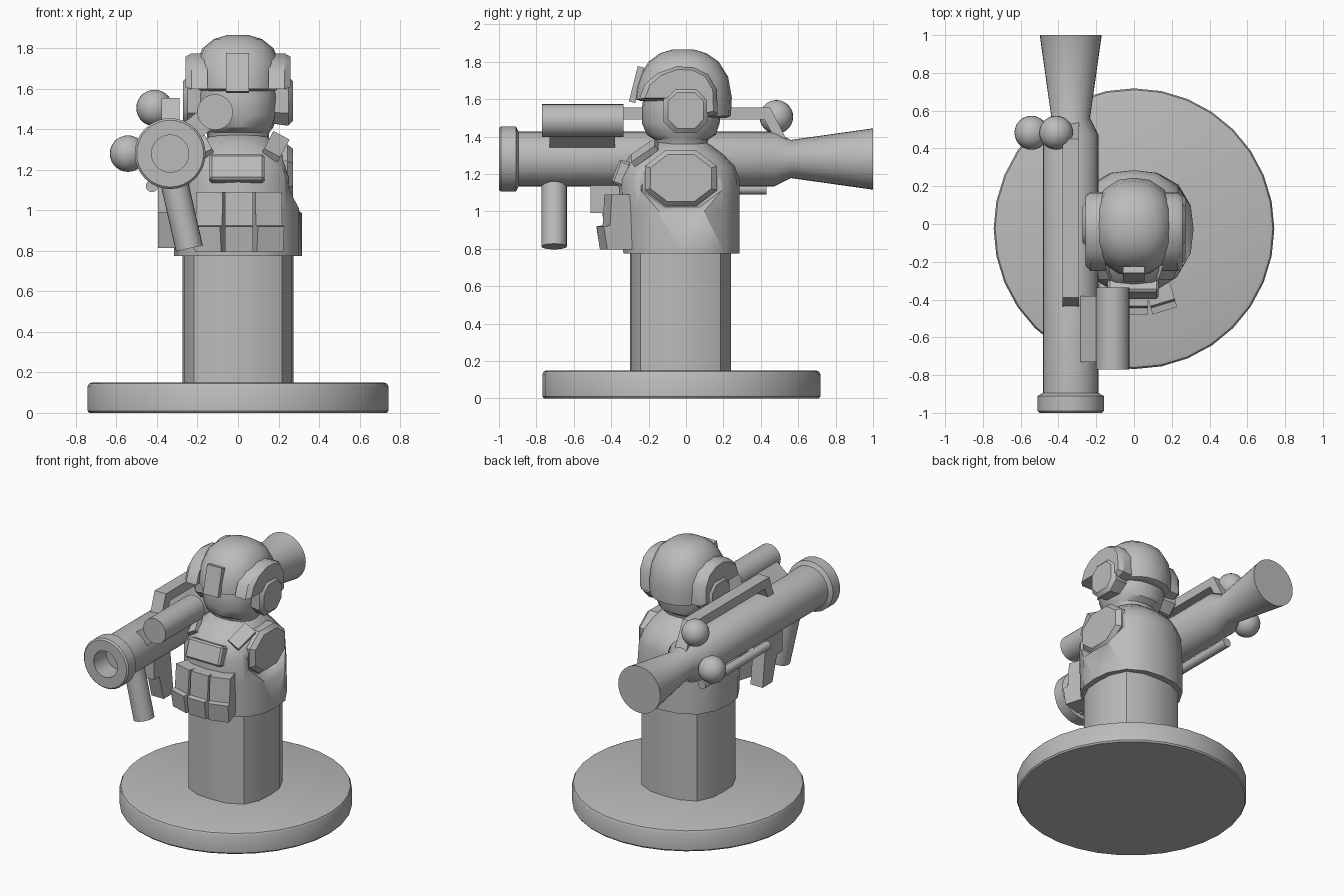
import bpy, bmesh, math
from mathutils import Vector, Matrix

cube = bpy.data.objects.get("Cube")
if cube:
    bpy.data.objects.remove(cube)

grey = bpy.data.materials.new("plain grey")
grey.use_nodes = True
grey.diffuse_color = (0.5, 0.5, 0.5, 1)
grey.node_tree.nodes["Principled BSDF"].inputs["Base Color"].default_value = (0.5, 0.5, 0.5, 1)


def finish(name, bm, mirror=False, smooth=35):
    bmesh.ops.recalc_face_normals(bm, faces=bm.faces)
    mesh = bpy.data.meshes.new(name)
    bm.to_mesh(mesh)
    bm.free()
    ob = bpy.data.objects.new(name, mesh)
    bpy.context.collection.objects.link(ob)
    mesh.materials.append(grey)
    if mirror:
        ob.modifiers.new("mirror", 'MIRROR')
    bpy.ops.object.select_all(action='DESELECT')
    ob.select_set(True)
    bpy.context.view_layer.objects.active = ob
    if smooth:
        bpy.ops.object.shade_smooth_by_angle(angle=math.radians(smooth))
    return ob


def loft(name, rings, **kw):
    """Skin a list of equal point rings and cap both ends."""
    bm = bmesh.new()
    rows = [[bm.verts.new(p) for p in ring] for ring in rings]
    n = len(rows[0])
    for a, b in zip(rows, rows[1:]):
        for i in range(n):
            j = (i + 1) % n
            bm.faces.new((a[i], a[j], b[j], b[i]))
    bm.faces.new(rows[0])
    bm.faces.new(rows[-1])
    return finish(name, bm, **kw)


def oval(z, rx, front, back, n=16, power=2.4):
    """Rounded-square ring at height z, from y=front to y=back."""
    cy, ry, pts = (front + back) / 2, (back - front) / 2, []
    for i in range(n):
        a = 2 * math.pi * i / n
        c, s = math.cos(a), math.sin(a)
        k = (abs(c) ** power + abs(s) ** power) ** (-1 / power)
        pts.append((rx * k * c, cy + ry * k * s, z))
    return pts


def side(outline, x, scale=1):
    """Place a (y, z) outline in the plane x, scaled about its centre."""
    cy = sum(p[0] for p in outline) / len(outline)
    cz = sum(p[1] for p in outline) / len(outline)
    return [(x, cy + (y - cy) * scale, cz + (z - cz) * scale) for y, z in outline]


def octagon(y0, y1, z0, z1, cut):
    c, d = (y1 - y0) * cut, (z1 - z0) * cut
    return [(y0 + c, z0), (y1 - c, z0), (y1, z0 + d), (y1, z1 - d),
            (y1 - c, z1), (y0 + c, z1), (y0, z1 - d), (y0, z0 + d)]


def lathe_y(name, x, z, profile, n=32):
    """Turn (y, radius) steps about an axis along y."""
    return loft(name, [[(x + r * math.cos(2 * math.pi * i / n), y,
                         z + r * math.sin(2 * math.pi * i / n)) for i in range(n)]
                       for y, r in profile])


def box(name, size, centre, rot=(0, 0, 0), bevel=0, **kw):
    bm = bmesh.new()
    bmesh.ops.create_cube(bm, size=1)
    bmesh.ops.scale(bm, vec=size, verts=bm.verts)
    if bevel:
        bmesh.ops.bevel(bm, geom=bm.edges[:], offset=bevel, segments=1, affect='EDGES')
    for axis, a in zip("XYZ", rot):
        bmesh.ops.rotate(bm, matrix=Matrix.Rotation(math.radians(a), 3, axis), verts=bm.verts)
    bmesh.ops.translate(bm, vec=centre, verts=bm.verts)
    return finish(name, bm, smooth=0, **kw)


def rod(name, a, b, r, n=24):
    a, b = Vector(a), Vector(b)
    bm = bmesh.new()
    turn = (b - a).to_track_quat('Z', 'Y').to_matrix().to_4x4()
    bmesh.ops.create_cone(bm, cap_ends=True, segments=n, radius1=r, radius2=r,
                          depth=(b - a).length, matrix=Matrix.Translation((a + b) / 2) @ turn)
    return finish(name, bm)


# Round base and post
loft("base", [oval(z, r, -0.025 - r, -0.025 + r, 32, 2) for z, r in
              [(0, .735), (.01, .743), (.13, .743), (.145, .735), (.15, .72)]])
loft("post", [oval(z, .273, -.30, .24, 16, 3) for z in (.14, .80)])

# Vest with armholes cut into both sides
vest = loft("vest", [oval(*r) for r in [
    (.775, .315, -.335, .285), (1.0, .315, -.345, .285), (1.17, .30, -.365, .285),
    (1.24, .27, -.335, .262), (1.30, .225, -.30, .205), (1.35, .165, -.20, .14),
    (1.375, .13, -.16, .10)]])
armhole = octagon(-.25, .21, 1.01, 1.35, .28)
cutter = loft("armhole_cutter", [side(armhole, .235, .92), side(armhole, .36, 1.25)], mirror=True)
cutter.hide_render = True
cutter.hide_viewport = True
cut = vest.modifiers.new("armholes", 'BOOLEAN')
cut.object = cutter
cut.solver = 'EXACT'
stump = octagon(-.22, .165, 1.03, 1.325, .28)
loft("sleeve_stump", [side(stump, .12), side(stump, .245), side(stump, .272, .85)], mirror=True)
box("shoulder_strap", (.09, .16, .035), (.185, -.22, 1.315), (38, 28, 0), mirror=True)

# Chest pouch and three belt pouches
box("chest_pouch", (.27, .07, .135), (-.005, -.345, 1.205), (-20, 0, 0), .012)
for i, label in enumerate(("right", "middle", "left")):
    side_step = i - 1
    outline = [(-.28, .795), (-.455, .795), (-.475, .92), (-.44, .925), (-.43, 1.09), (-.28, 1.09)]
    pouch = loft(label + "_belt_pouch", [side(outline, x) for x in (-.068, .068)], smooth=0)
    turn = Matrix.Rotation(math.radians(17 * side_step), 4, 'Z')
    pouch.data.transform(Matrix.Translation((.005 + .02 * side_step, -.005, 0)) @ turn)

# Head
loft("head", [oval(*r) for r in [
    (1.35, .15, -.16, .11), (1.385, .155, -.17, .12), (1.41, .175, -.21, .16),
    (1.47, .19, -.235, .18), (1.56, .20, -.235, .19), (1.66, .19, -.22, .19)]])

# Helmet dome, its rim lower at the back than at the front
rings = []
for z, rx, front, back, drop in [(1.59, .19, -.24, .215, .09), (1.60, .21, -.275, .24, .09),
                                 (1.66, .215, -.268, .245, .05), (1.73, .205, -.245, .225, .01),
                                 (1.80, .175, -.20, .175, 0), (1.845, .12, -.14, .11, 0),
                                 (1.866, .05, -.07, .04, 0)]:
    rings.append([(x, y, h - drop * min(1, max(0, (y + .05) / .15)))
                  for x, y, h in oval(z, rx, front, back)])
loft("helmet", rings)
guard = [(-.25, 1.60), (-.22, 1.68), (-.15, 1.74), (-.05, 1.775), (.04, 1.77), (.12, 1.73),
         (.165, 1.65), (.17, 1.52), (.10, 1.50), (.08, 1.60), (-.09, 1.60)]
loft("ear_guard", [side(guard, .15), side(guard, .23), side(guard, .258, .87)], mirror=True)
cup = octagon(-.12, .118, 1.42, 1.66, .25)
loft("ear_cup", [side(cup, .14, .9), side(cup, .23), side(cup, .25), side(cup, .272, .8)],
     mirror=True)
box("helmet_mount", (.115, .035, .195), (-.002, -.265, 1.678), (-14, 0, 0))

# Launcher tube with hollow muzzle and flared exhaust
lathe_y("launcher_tube", -.335, 1.28, [
    (-.86, .092), (-1, .092), (-1, .165), (-.99, .175), (-.91, .175), (-.895, .147), (.47, .147),
    (.56, .102), (1, .164)])

# Sight and its bracket
lathe_y("sight", -.113, 1.485, [(-.77, .088), (-.335, .088)])
box("sight_bracket", (.22, .35, .11), (-.225, -.555, 1.395), (0, -40, 0))

# Carry handle
handle = [(-.45, 1.38), (-.39, 1.555), (.45, 1.555), (.54, 1.38),
          (.48, 1.38), (.42, 1.49), (-.34, 1.49), (-.39, 1.38)]
loft("carry_handle", [side(handle, x) for x in (-.378, -.29)], smooth=0)

# Gas bottles and lower rod
for name, spot in (("upper_gas_ball", (-.412, .483, 1.505)), ("side_gas_ball", (-.543, .483, 1.28))):
    bm = bmesh.new()
    bmesh.ops.create_uvsphere(bm, u_segments=24, v_segments=14, radius=.09)
    bmesh.ops.translate(bm, vec=spot, verts=bm.verts)
    finish(name, bm)
rod("lower_rod", (-.425, -.30, 1.12), (-.425, .43, 1.12), .03, 16)

# Grips
rod("fore_grip", (-.32, -.705, 1.16), (-.24, -.705, .812), .068)
trigger = [(-.51, 1.16), (-.51, .99), (-.45, .99), (-.40, .815), (-.29, .815), (-.33, 1.16)]
loft("trigger_grip", [side(trigger, x) for x in (-.395, -.30)], smooth=0)
